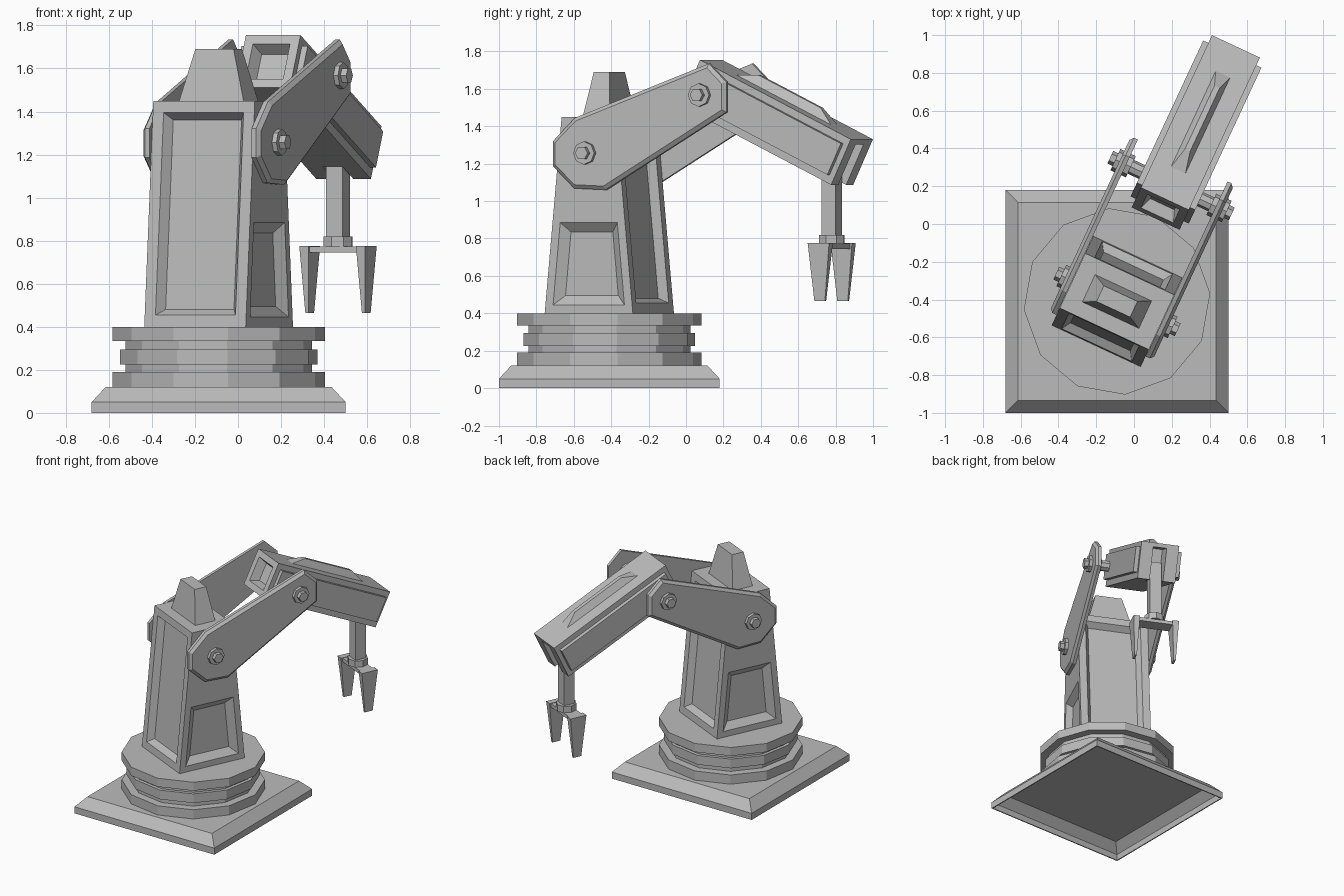
import bpy, bmesh
from math import radians
from mathutils import Matrix, Vector

cube = bpy.data.objects.get("Cube")
if cube:
    bpy.data.objects.remove(cube, do_unlink=True)

grey = bpy.data.materials.new("plain_grey")
grey.use_nodes = True
colour = (0.5, 0.5, 0.5, 1)
grey.diffuse_color = colour
grey.node_tree.nodes["Principled BSDF"].inputs["Base Color"].default_value = colour

move = Matrix.Translation
CENTRE = move((-0.09, -0.41, 0))
ARM = CENTRE @ Matrix.Rotation(radians(-25), 4, 'Z')           # turned arm frame
FORE = ARM @ move((0, 0.60, 1.755)) @ Matrix.Rotation(radians(-25.5), 4, 'X')


def finish(name, bm, matrix):
    bm.transform(matrix)
    bmesh.ops.recalc_face_normals(bm, faces=bm.faces[:])
    mesh = bpy.data.meshes.new(name)
    bm.to_mesh(mesh)
    bm.free()
    mesh.materials.append(grey)
    obj = bpy.data.objects.new(name, mesh)
    bpy.context.collection.objects.link(obj)
    return obj


def loft(lower, upper):
    """Solid between two matching outlines."""
    bm = bmesh.new()
    a = [bm.verts.new(p) for p in lower]
    b = [bm.verts.new(p) for p in upper]
    n = len(a)
    bm.faces.new(a[::-1])
    bm.faces.new(b)
    for i in range(n):
        j = (i + 1) % n
        bm.faces.new((a[i], a[j], b[j], b[i]))
    bmesh.ops.recalc_face_normals(bm, faces=bm.faces[:])
    bm.normal_update()
    return bm


def frustum(z0, z1, half0, half1):
    def rect(h, z):
        return [(h[0] * sx, h[1] * sy, z) for sx, sy in ((-1, -1), (1, -1), (1, 1), (-1, 1))]
    return loft(rect(half0, z0), rect(half1, z1))


def box(x, y, z):
    bm = frustum(z[0], z[1], ((x[1] - x[0]) / 2, (y[1] - y[0]) / 2), ((x[1] - x[0]) / 2, (y[1] - y[0]) / 2))
    bm.transform(move(((x[0] + x[1]) / 2, (y[0] + y[1]) / 2, 0)))
    return bm


def facing(bm, direction):
    d = Vector(direction)
    bm.normal_update()
    return max(bm.faces, key=lambda f: f.normal.dot(d) + 0.001 * f.calc_area())


def inset(bm, face, *steps):
    for thickness, depth in steps:
        bm.normal_update()
        bmesh.ops.inset_individual(bm, faces=[face], thickness=thickness,
                                   depth=depth, use_even_offset=True)


def drum(name, matrix, radius, z0, z1, sides):
    bm = bmesh.new()
    bmesh.ops.create_cone(bm, cap_ends=True, segments=sides, radius1=radius,
                          radius2=radius, depth=z1 - z0)
    return finish(name, bm, matrix @ move((0, 0, (z0 + z1) / 2)))


# Square foot with chamfered top and hollow underside
bm = frustum(0, 0.05, (0.59, 0.59), (0.59, 0.59))
inset(bm, facing(bm, (0, 0, 1)), (0.065, 0.07))
inset(bm, facing(bm, (0, 0, -1)), (0.008, 0), (0.002, -0.045), (0.06, -0.06))
finish("base_plate", bm, CENTRE)

# Stacked turntable rings
rings = [(0.495, 0.12, 0.19), (0.435, 0.19, 0.225), (0.46, 0.225, 0.295),
         (0.435, 0.295, 0.335), (0.495, 0.335, 0.40)]
for i, (radius, z0, z1) in enumerate(rings):
    drum(f"turntable_ring_{i + 1}", ARM, radius, z0, z1, 12)

# Tapered tower with recessed panels on all sides
bm = frustum(0.40, 1.45, (0.26, 0.26), (0.26, 0.16))
for s in (-1, 1):
    inset(bm, facing(bm, (0, s, 0)), (0.055, 0), (0.03, -0.045))
for s in (-1, 1):
    side = facing(bm, (s, 0, 0))
    bmesh.ops.bisect_plane(bm, geom=[side] + side.edges[:] + side.verts[:],
                           plane_co=(0, 0, 0.93), plane_no=(0, 0, 1))
    bm.normal_update()
    lower = min((f for f in bm.faces if f.normal.x * s > 0.99),
                key=lambda f: f.calc_center_median().z)
    inset(bm, lower, (0.045, 0), (0.05, -0.04))
finish("tower", bm, ARM)
finish("tower_cap", frustum(1.45, 1.69, (0.165, 0.08), (0.098, 0.046)), ARM)

# Paired upper arm plates, with bolts and elbow spacers
outline = [(-0.07, 1.445), (0.72, 1.735), (0.823, 1.636), (0.823, 1.476),
           (0.11, 1.06), (-0.074, 1.068), (-0.20, 1.187), (-0.20, 1.32)]
for side, s in (("left", 1), ("right", -1)):
    mirror = ARM @ Matrix.Diagonal((s, 1, 1, 1))
    bm = loft([(0.262, y, z) for y, z in outline], [(0.285, y, z) for y, z in outline])
    inset(bm, facing(bm, (1, 0, 0)), (0.02, 0.017))
    finish(f"{side}_upper_arm_plate", bm, mirror)
    for joint, y, z in (("shoulder", 0.0, 1.257), ("elbow", 0.677, 1.567)):
        axis = mirror @ move((0, y, z)) @ Matrix.Rotation(radians(90), 4, 'Y')
        drum(f"{side}_{joint}_washer", axis, 0.062, 0.30, 0.325, 8)
        drum(f"{side}_{joint}_bolt", axis, 0.037, 0.32, 0.355, 6)
        if joint == "elbow":
            drum(f"{side}_elbow_spacer", axis, 0.04, 0.13, 0.27, 8)
            drum(f"{side}_elbow_collar", axis, 0.062, 0.235, 0.263, 8)

# Forearm body with recessed rear end and slotted tip
LENGTH, DEPTH, TIP = 0.986, -0.27, 0.85
bm = box((-0.14, 0.14), (0, TIP), (DEPTH, 0))
inset(bm, facing(bm, (0, -1, 0)), (0.045, 0), (0.025, -0.06))
finish("forearm", bm, FORE)
finish("forearm_tip_top", box((-0.14, 0.14), (TIP, LENGTH), (-0.03, 0)), FORE)
for side, s in (("left", 1), ("right", -1)):
    mirror = FORE @ Matrix.Diagonal((s, 1, 1, 1))
    finish(f"{side}_forearm_cheek", box((0.05, 0.14), (TIP, LENGTH), (DEPTH, -0.03)), mirror)
    finish(f"{side}_forearm_panel", box((0.135, 0.17), (0.035, 0.955), (-0.225, -0.04)), mirror)
finish("forearm_ridge", frustum(0, 0.05, (0.042, 0.31), (0.015, 0.205)),
       FORE @ move((0, 0.495, 0)))

# Wrist and two finger gripper
HAND = ARM @ move((0, 1.312, 0))
finish("wrist_rod", frustum(0.81, 1.25, (0.042, 0.042), (0.042, 0.042)), HAND)
drum("wrist_collar", HAND, 0.072, 0.77, 0.82, 8)
finish("gripper_bar", frustum(0.745, 0.772, (0.13, 0.05), (0.13, 0.05)), HAND)
for side, s in (("left", 1), ("right", -1)):
    finish(f"{side}_finger", frustum(0.465, 0.775, (0.008, 0.031), (0.024, 0.063)),
           HAND @ move((0.145 * s, 0, 0)))
